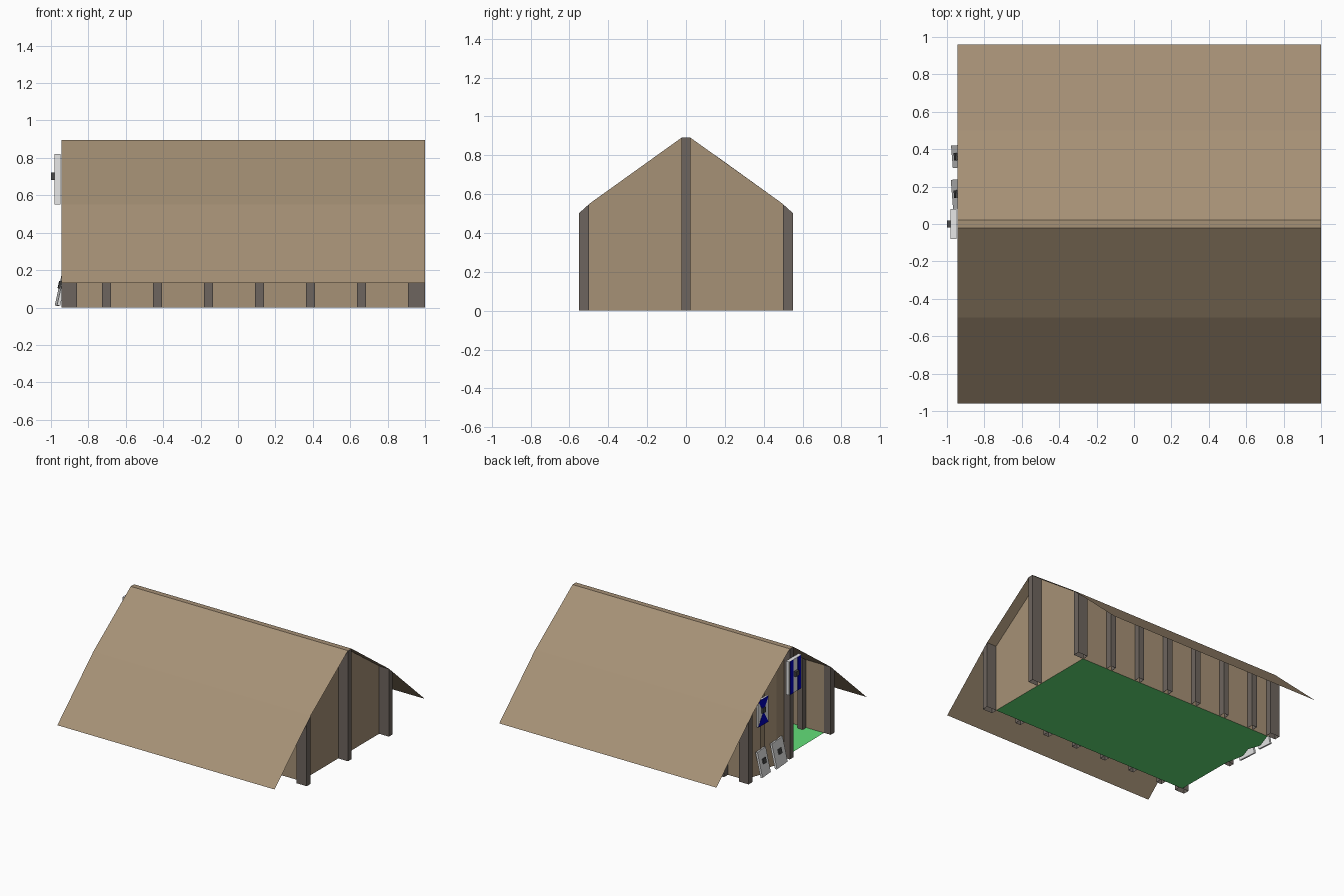
import bpy, bmesh
from mathutils import Matrix

if "Cube" in bpy.data.objects:
    bpy.data.objects.remove(bpy.data.objects["Cube"])


def material(name, r, g, b):
    m = bpy.data.materials.new(name)
    m.diffuse_color = (r, g, b, 1)
    m.use_nodes = True
    m.node_tree.nodes["Principled BSDF"].inputs["Base Color"].default_value = m.diffuse_color
    return m


TAN = material("thatch tan", 0.38, 0.282, 0.18)
WOOD = material("dark timber", 0.155, 0.13, 0.112)
GREEN = material("floor green", 0.125, 0.74, 0.19)
GREY = material("shield grey", 0.80, 0.80, 0.80)
BLUE = material("shield blue", 0.0, 0.0, 0.5)
IRON = material("iron", 0.07, 0.07, 0.07)


def finish(name, bm, mat):
    mesh = bpy.data.meshes.new(name)
    bm.to_mesh(mesh)
    bm.free()
    mesh.materials.append(mat)
    ob = bpy.data.objects.new(name, mesh)
    bpy.context.collection.objects.link(ob)
    return ob


def prism(name, profile, x0, x1, mat, matrix=None, open_base=False):
    """Solid from a y-z profile running from x0 to x1."""
    bm = bmesh.new()
    face = bm.faces.new([bm.verts.new((x0, y, z)) for y, z in profile])
    ext = bmesh.ops.extrude_face_region(bm, geom=[face], use_keep_orig=True)["geom"]
    bmesh.ops.translate(bm, vec=(x1 - x0, 0, 0),
                        verts=[v for v in ext if isinstance(v, bmesh.types.BMVert)])
    bmesh.ops.recalc_face_normals(bm, faces=bm.faces)
    if open_base:
        low = [f for f in bm.faces if f.normal.z < -0.9]
        bmesh.ops.delete(bm, geom=low, context='FACES_ONLY')
    if matrix:
        bm.transform(matrix)
    return finish(name, bm, mat)


def sheet(name, corners, mat):
    """Thin flat panel."""
    bm = bmesh.new()
    bm.faces.new([bm.verts.new(c) for c in corners])
    return finish(name, bm, mat)


def rect(y0, y1, z0, z1):
    return [(y0, z0), (y1, z0), (y1, z1), (y0, z1)]


WALL_BACK, WALL_FRONT = 0.913, -0.885

# Roof: thin bent thatch with a flat ridge strip
slope = [(0.96, 0.13), (0.5, 0.55), (0.022, 0.895)]
outline = slope + [(-y, z) for y, z in reversed(slope)]
bm = bmesh.new()
rows = [[bm.verts.new((x, y, z)) for x in (-0.945, 1.0)] for y, z in outline]
for a, b in zip(rows, rows[1:]):
    bm.faces.new((a[0], a[1], b[1], b[0]))
finish("roof", bm, TAN)

# Folded entrance wall (x, y) and the floor that follows it
folds = [(-0.87, 0.5), (-0.92, 0.36), (-0.885, 0.26), (-0.92, 0.16), (-0.89, 0.0)]
sheet("floor", [(x, y, 0) for x, y in folds] + [(WALL_FRONT, -0.5, 0),
      (WALL_BACK, -0.5, 0), (WALL_BACK, 0.5, 0)], GREEN)


def under_roof(y):
    return 0.549 + (0.5 - max(abs(y), 0.022)) * 0.72


bm = bmesh.new()
cols = [[bm.verts.new((x, y, z)) for z in (0, under_roof(y))] for x, y in folds]
for a, b in zip(cols, cols[1:]):
    bm.faces.new((a[0], a[1], b[1], b[0]))
finish("entrance_half_wall", bm, TAN)

# Long walls and the closed gable
for s, side in ((1, "left"), (-1, "right")):
    sheet(side + "_wall", [(WALL_FRONT, s * 0.5, 0), (WALL_BACK, s * 0.5, 0),
                           (WALL_BACK, s * 0.5, 0.549), (WALL_FRONT, s * 0.5, 0.549)][::-s], TAN)
half = [(0.5, 0), (0.5, 0.549), (0.02, 0.893)]
gable = half + [(-y, z) for y, z in reversed(half)]
sheet("back_gable_wall", [(WALL_BACK, y, z) for y, z in reversed(gable)], TAN)

# Posts: side posts straddle the walls, corner and ridge posts stand at both ends
side_profile = [(0.455, 0), (0.55, 0), (0.55, 0.503), (0.5, 0.548), (0.455, 0.58)]
corner_profile = [(0.5, 0), (0.55, 0), (0.55, 0.503), (0.5, 0.548)]
ends = ((-0.945, -0.86, "entrance"), (0.91, 1.0, "back"))
for s, side in ((1, "left"), (-1, "right")):
    for i in range(6):
        x = -0.7025 + i * 0.2725
        prism(f"{side}_post_{i + 1}", [(s * y, z) for y, z in side_profile],
              x - 0.0235, x + 0.0235, WOOD, open_base=True)
    for x0, x1, end in ends:
        prism(f"{side}_{end}_corner_post", [(s * y, z) for y, z in corner_profile],
              x0, x1, WOOD, open_base=True)
for x0, x1, end in ends:
    prism(end + "_ridge_post", rect(-0.022, 0.022, 0, 0.893), x0, x1, WOOD, open_base=True)


def shield(name, place, w, h, thick, painted=(), boss=0.02):
    """Shield facing -x, standing on its local origin, with plates and a boss."""
    prism(name, rect(-w / 2, w / 2, 0, h), -thick, 0, GREY, place)
    for i, pts in enumerate(painted):
        prism(f"{name}_paint_{i + 1}", [(y * w, z * h) for y, z in pts],
              -thick - 0.002, -thick + 0.001, BLUE, place)
    c = h * 0.56
    prism(name + "_boss", rect(-0.02, 0.02, c - 0.02, c + 0.02), -thick - boss, -thick, IRON, place)


# Striped shield on the ridge post
shield("ridge_shield", Matrix.Translation((-0.95, 0, 0.55)), 0.16, 0.27, 0.03,
       [rect(-0.42, -0.18, 0, 1), rect(0.18, 0.42, 0, 1)])

# Shield with an hourglass pattern hung on the entrance wall
shield("hung_shield", Matrix.Translation((-0.915, 0.34, 0.40)), 0.13, 0.21, 0.015,
       [[(-0.5, 0), (0.5, 0), (0, 0.5)], [(-0.5, 1), (0, 0.5), (0.5, 1)]], 0.01)

# Two shields leaning against the entrance wall
for i, (y, w) in enumerate(((0.16, 0.155), (0.36, 0.12))):
    lean = (Matrix.Translation((-0.957, y, 0.008)) @ Matrix.Rotation(0.08, 4, 'Z')
            @ Matrix.Rotation(0.22, 4, 'Y'))
    shield(f"leaning_shield_{i + 1}", lean, w, 0.2, 0.017, (), 0.01)
